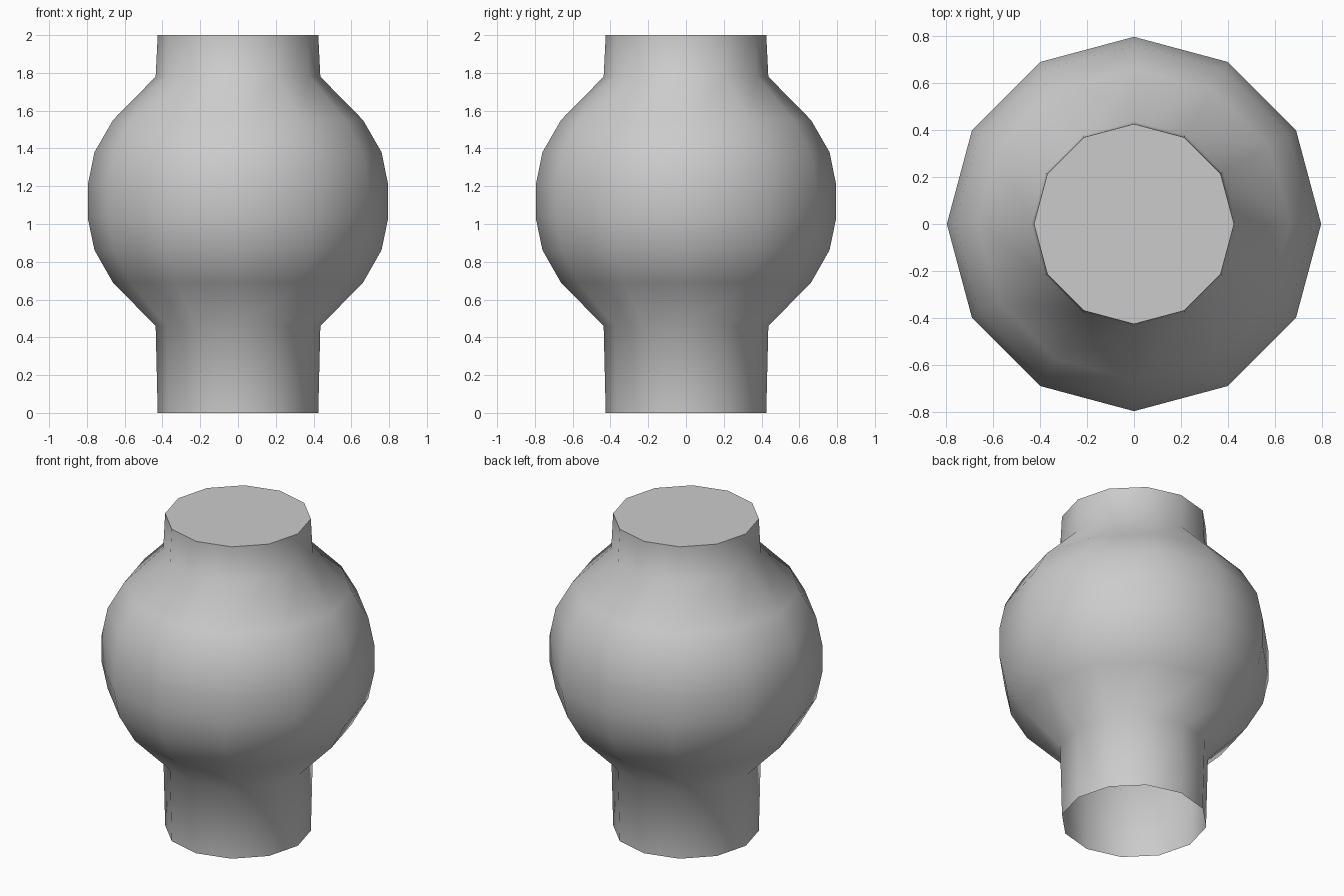
import bpy, bmesh, math

if "Cube" in bpy.data.objects:
    bpy.data.objects.remove(bpy.data.objects["Cube"])

SIDES = 12
# Profile as (radius, height), bottom to top
PROFILE = [(0.425, 0.0), (0.436, 0.46), (0.662, 0.69), (0.76, 0.862),
           (0.795, 1.03), (0.795, 1.208), (0.76, 1.38), (0.662, 1.55),
           (0.436, 1.78), (0.425, 2.0)]

bm = bmesh.new()

# Rings of the turned body
rings = []
for r, z in PROFILE:
    rings.append([bm.verts.new((r * math.cos(2 * math.pi * i / SIDES),
                                r * math.sin(2 * math.pi * i / SIDES), z))
                  for i in range(SIDES)])

# Walls, smooth shaded
for low, high in zip(rings, rings[1:]):
    for i in range(SIDES):
        j = (i + 1) % SIDES
        bm.faces.new((low[i], low[j], high[j], high[i])).smooth = True

# Flat lid on top; the bottom stays open
bm.faces.new(rings[-1])
for v, w in zip(rings[-1], rings[-1][1:] + rings[-1][:1]):
    bm.edges.get((v, w)).smooth = False

mesh = bpy.data.meshes.new("bulb_body")
bm.to_mesh(mesh)
bm.free()
body = bpy.data.objects.new("bulb_body", mesh)
bpy.context.collection.objects.link(body)
